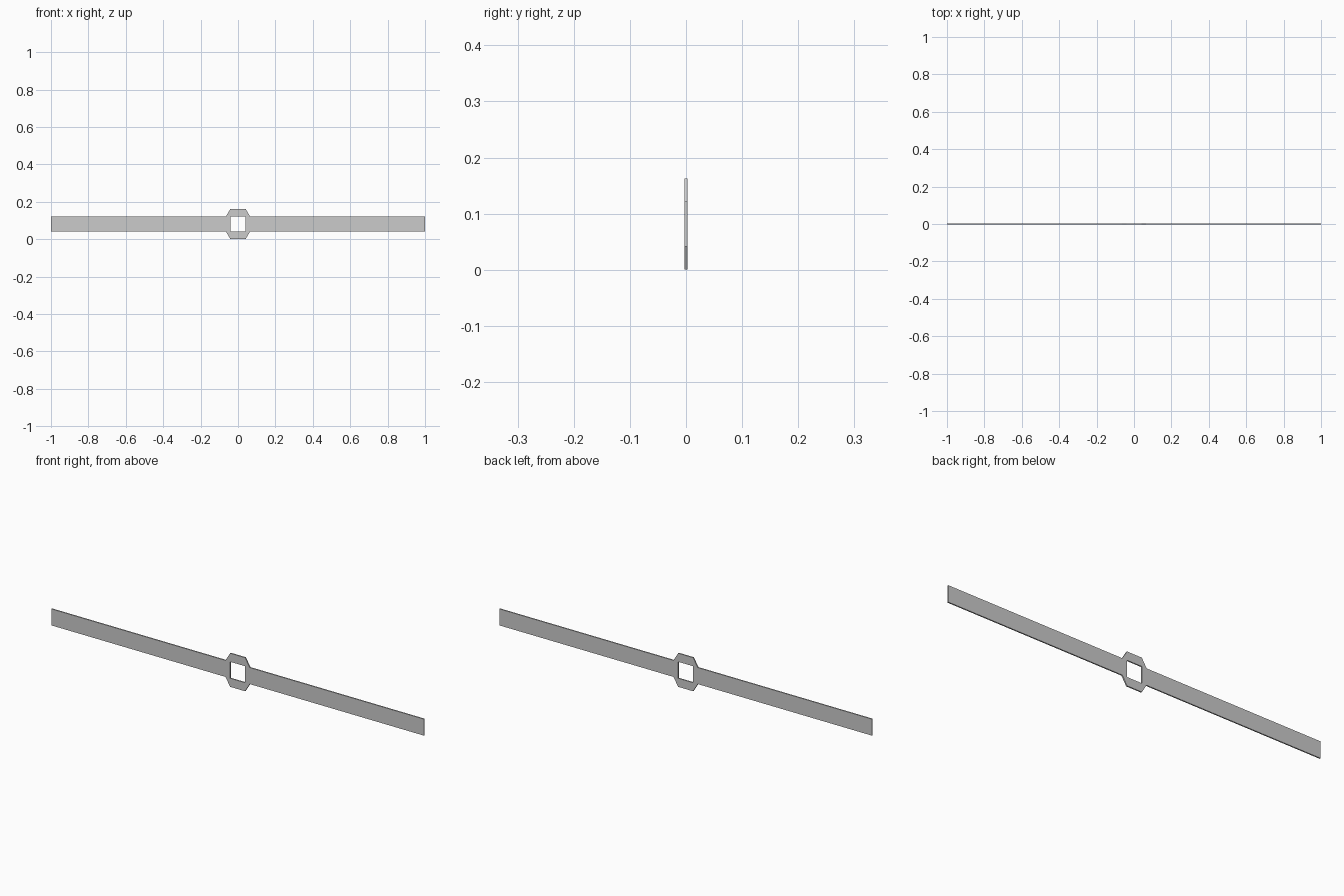
import bpy

if "Cube" in bpy.data.objects:
    bpy.data.objects.remove(bpy.data.objects["Cube"])

MID = 0.0815      # height of the centre line
HOLE = 0.04       # half width of the square hole, also half height of the bar
SHOULDER = 0.065  # where the collar meets the bar
THICK = 0.006

# One quarter of the flat bar and its central collar
points = [(HOLE, 0), (SHOULDER, 0), (1, 0),
          (1, HOLE), (SHOULDER, HOLE), (HOLE, HOLE),
          (0, HOLE), (0, MID), (HOLE, MID)]
faces = [(0, 1, 4, 5),   # hole side wall
         (1, 2, 3, 4),   # arm
         (5, 4, 8),      # collar corner
         (6, 5, 8, 7)]   # collar bridge

mesh = bpy.data.meshes.new("bar_with_collar")
mesh.from_pydata([(x, 0, z) for x, z in points], [], faces)
bar = bpy.data.objects.new("bar_with_collar", mesh)
bar.location.z = MID
bpy.context.collection.objects.link(bar)

# Mirror to all four quarters, then give the sheet its thickness
mirror = bar.modifiers.new("quarters", 'MIRROR')
mirror.use_axis = (True, False, True)
mirror.use_clip = True
solid = bar.modifiers.new("thickness", 'SOLIDIFY')
solid.thickness = THICK
solid.offset = 0
